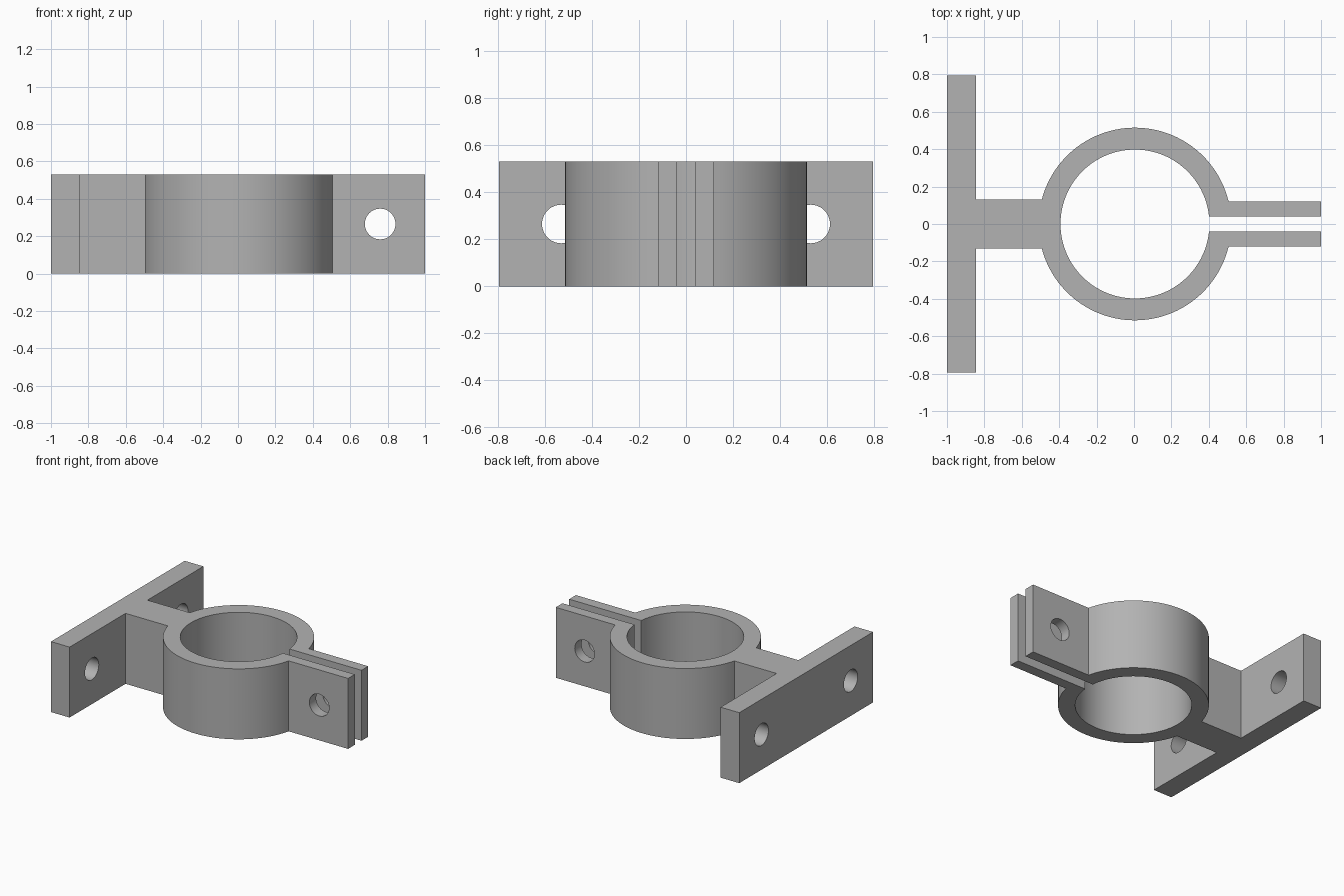
import bpy, bmesh
from math import sin, cos, asin, pi

if "Cube" in bpy.data.objects:
    bpy.data.objects.remove(bpy.data.objects["Cube"], do_unlink=True)

HEIGHT, CENTRE = 0.53, 0.005
R_OUT, R_IN = 0.515, 0.398
GAP, EAR, WEB, PLATE = 0.04, 0.12, 0.13, 0.795
HOLE = 0.082

grey = bpy.data.materials.new("plain grey")
grey.use_nodes = True
colour = (0.45, 0.45, 0.45, 1)
grey.diffuse_color = colour
grey.node_tree.nodes["Principled BSDF"].inputs["Base Color"].default_value = colour


def arc(radius, start, end, steps):
    angles = [start + (end - start) * i / steps for i in range(steps + 1)]
    return [(CENTRE + radius * cos(a), radius * sin(a)) for a in angles]


# Outline: half of the ear, ring, web and plate, mirrored, then the bore
half = [(1, GAP), (1, EAR)]
half += arc(R_OUT, asin(EAR / R_OUT), pi - asin(WEB / R_OUT), 48)
half += [(-0.845, WEB), (-0.845, PLATE), (-1, PLATE)]
slit = asin(GAP / R_IN)
outline = half + [(x, -y) for x, y in reversed(half)]
outline += arc(R_IN, 2 * pi - slit, slit, 96)

# Clamp body extruded from the outline
bm = bmesh.new()
face = bm.faces.new([bm.verts.new((x, y, 0)) for x, y in outline])
grown = bmesh.ops.extrude_face_region(bm, geom=[face])["geom"]
bmesh.ops.translate(bm, vec=(0, 0, HEIGHT),
                    verts=[g for g in grown if isinstance(g, bmesh.types.BMVert)])
bmesh.ops.recalc_face_normals(bm, faces=bm.faces)
mesh = bpy.data.meshes.new("pipe_clamp")
bm.to_mesh(mesh)
bm.free()
clamp = bpy.data.objects.new("pipe_clamp", mesh)
bpy.context.collection.objects.link(clamp)
mesh.materials.append(grey)


def drill(name, x, y, rotation, depth):
    """Cut a round bolt hole through the clamp."""
    bpy.ops.mesh.primitive_cylinder_add(vertices=48, radius=HOLE, depth=depth,
                                        location=(x, y, HEIGHT / 2), rotation=rotation)
    cutter = bpy.context.object
    cutter.name = name
    cutter.data.materials.append(grey)
    cut = clamp.modifiers.new(name, "BOOLEAN")
    cut.operation, cut.solver, cut.object = "DIFFERENCE", "EXACT", cutter
    bpy.ops.object.select_all(action="DESELECT")
    clamp.select_set(True)
    bpy.context.view_layer.objects.active = clamp
    bpy.ops.object.modifier_apply(modifier=name)
    bpy.data.objects.remove(cutter, do_unlink=True)


# Bolt hole through both ears and two mounting holes in the plate
drill("ear_hole", 0.76, 0, (pi / 2, 0, 0), 0.6)
for side in (-1, 1):
    drill("plate_hole", -0.92, side * 0.53, (0, pi / 2, 0), 0.4)

bpy.ops.object.shade_smooth_by_angle(angle=pi / 6)
